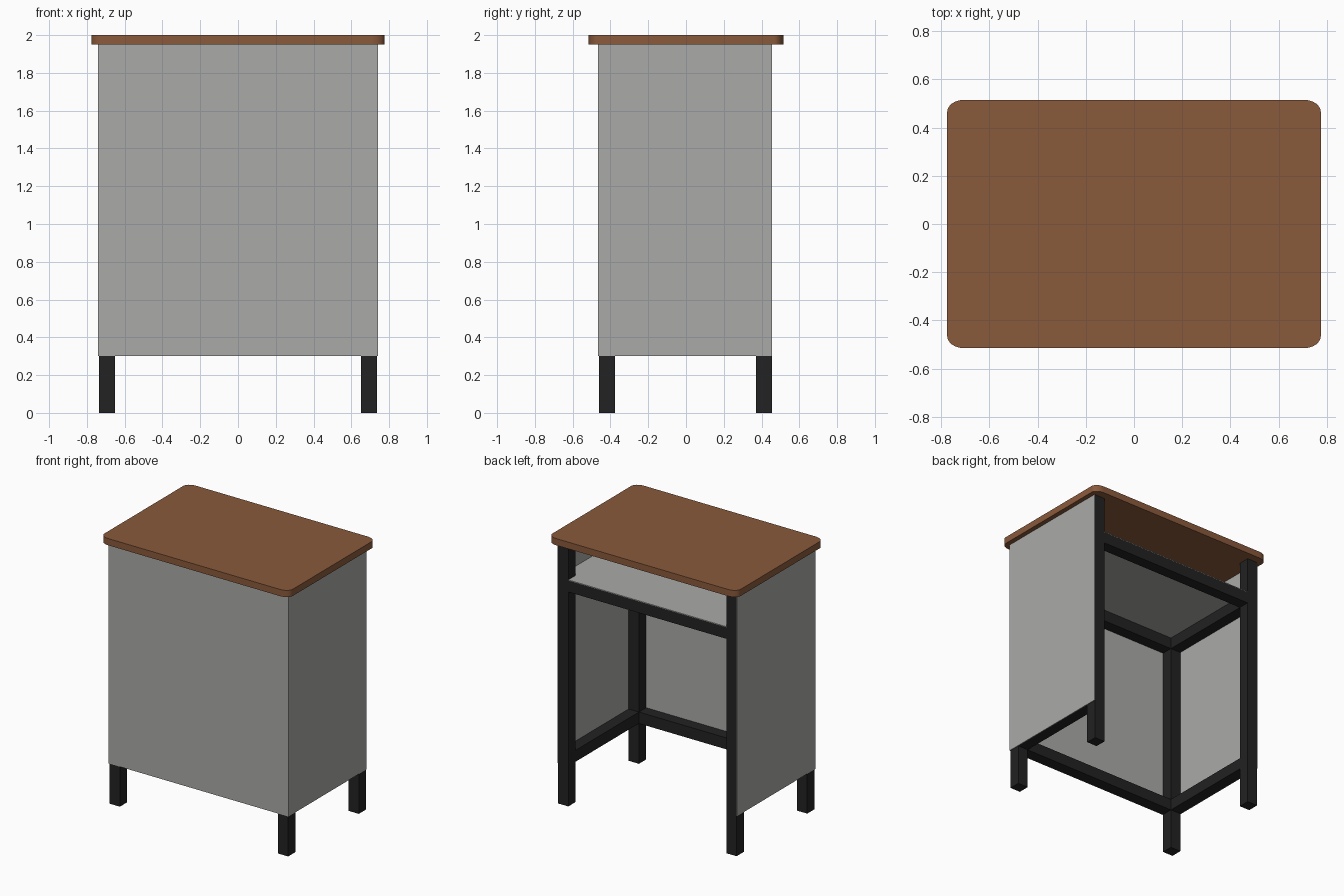
import bpy, bmesh, math

if "Cube" in bpy.data.objects:
    bpy.data.objects.remove(bpy.data.objects["Cube"])


def material(name, color):
    m = bpy.data.materials.new(name)
    m.use_nodes = True
    m.diffuse_color = (*color, 1)
    m.node_tree.nodes["Principled BSDF"].inputs["Base Color"].default_value = (*color, 1)
    return m


wood = material("brown wood", (0.254, 0.102, 0.045))
grey = material("grey panel", (0.402, 0.402, 0.392))
black = material("black steel", (0.016, 0.016, 0.016))


def add_object(name, bm, mat):
    bmesh.ops.recalc_face_normals(bm, faces=bm.faces)
    me = bpy.data.meshes.new(name)
    bm.to_mesh(me)
    bm.free()
    me.materials.append(mat)
    ob = bpy.data.objects.new(name, me)
    bpy.context.collection.objects.link(ob)
    return ob


def box(name, x, y, z, mat):
    """Box from (low, high) ranges on each axis."""
    bm = bmesh.new()
    bmesh.ops.create_cube(bm, size=1)
    for v in bm.verts:
        v.co = [r[0] + (c + 0.5) * (r[1] - r[0]) for r, c in zip((x, y, z), v.co)]
    return add_object(name, bm, mat)


# Main dimensions
half_w, tube = 0.735, 0.085
front, back = -0.46, 0.455
top_z, bottom_z, shelf_z = 1.95, 0.30, 1.68
inner = half_w - tube
skin = 0.005

# Legs, side rails and side panels, mirrored left and right
for side, s in (("left", 1), ("right", -1)):
    leg_x = sorted((s * inner, s * half_w))
    for end, y in (("front", (front, front + tube)), ("back", (back - tube, back))):
        box(f"{end}_{side}_leg", leg_x, y, (0, top_z), black)
    span = (front + tube, back - tube)
    box(f"{side}_lower_rail", leg_x, span, (bottom_z, bottom_z + tube), black)
    box(f"{side}_shelf_rail", leg_x, span, (shelf_z - tube, shelf_z), black)
    panel_x = sorted((s * half_w, s * (half_w + skin)))
    box(f"{side}_panel", panel_x, (front, back), (bottom_z, top_z), grey)

# Cross rails: the back stays open below the shelf
across = (-inner, inner)
front_y, back_y = (front, front + tube), (back - tube, back)
box("front_lower_rail", across, front_y, (bottom_z, bottom_z + tube), black)
box("front_shelf_rail", across, front_y, (shelf_z - tube, shelf_z), black)
box("back_shelf_rail", across, back_y, (shelf_z - tube, shelf_z), black)

# Front panel and the shelf plate
box("front_panel", (-half_w - skin, half_w + skin), (front - skin, front),
    (bottom_z, top_z), grey)
box("shelf", across, (front, back), (shelf_z, shelf_z + skin), grey)
box("shelf_middle", (-half_w, half_w), (front + tube, back - tube),
    (shelf_z, shelf_z + skin), grey)

# Table top with rounded corners
bm = bmesh.new()
rx, ry, steps = 0.07, 0.05, 8
outline = []
for k, (sx, sy) in enumerate(((1, 1), (-1, 1), (-1, -1), (1, -1))):
    for i in range(steps + 1):
        a = (k + i / steps) * math.pi / 2
        outline.append(bm.verts.new((sx * (0.775 - rx) + rx * math.cos(a),
                                     sy * (0.515 - ry) + ry * math.sin(a), top_z)))
face = bm.faces.new(outline)
result = bmesh.ops.extrude_face_region(bm, geom=[face], use_keep_orig=True)
for v in result["geom"]:
    if isinstance(v, bmesh.types.BMVert):
        v.co.z = 2.0
table_top = add_object("table_top", bm, wood)
bpy.context.view_layer.objects.active = table_top
table_top.select_set(True)
bpy.ops.object.shade_smooth_by_angle(angle=math.radians(30))
